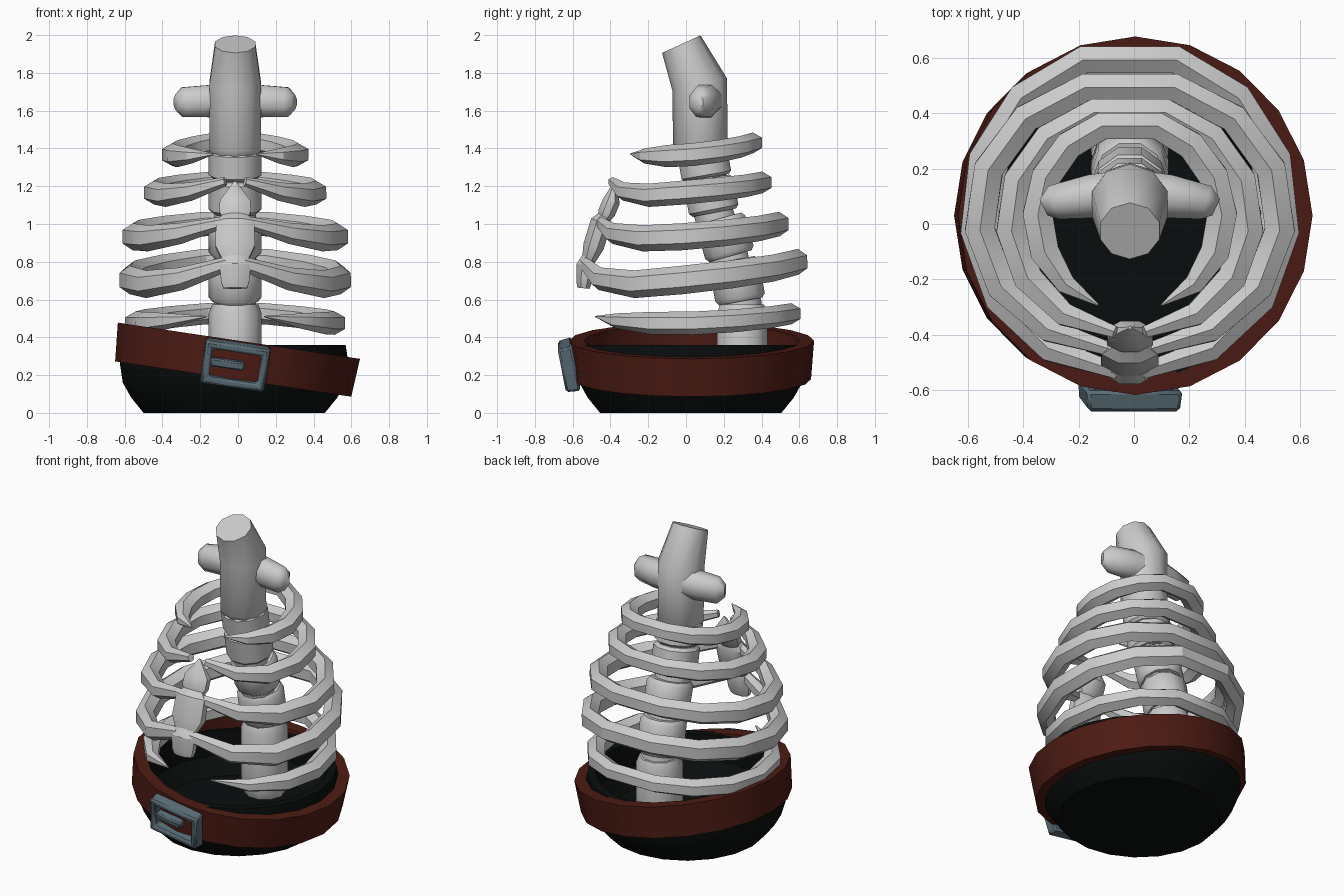
import bpy, bmesh
from math import sin, cos, pi, radians
from mathutils import Vector

if "Cube" in bpy.data.objects:
    bpy.data.objects.remove(bpy.data.objects["Cube"])

CX = -0.015


def material(name, col):
    m = bpy.data.materials.new(name)
    m.diffuse_color = (*col, 1)
    m.use_nodes = True
    m.node_tree.nodes["Principled BSDF"].inputs["Base Color"].default_value = m.diffuse_color
    return m


BLACK = material("black_cloth", (0.003, 0.004, 0.004))
LEATHER = material("red_leather", (0.075, 0.011, 0.007))
STEEL = material("blue_steel", (0.10, 0.15, 0.18))


def finish(name, rings, mat=None, caps=True, closed=False, angle=30):
    """Skin a series of equal point rings into one object."""
    bm = bmesh.new()
    vs = [[bm.verts.new(p) for p in r] for r in rings]
    n = len(vs[0])
    pairs = list(zip(vs, vs[1:])) + ([(vs[-1], vs[0])] if closed else [])
    for a, b in pairs:
        for i in range(n):
            j = (i + 1) % n
            bm.faces.new((a[i], a[j], b[j], b[i]))
    if caps and not closed:
        bm.faces.new(vs[0][::-1])
        bm.faces.new(vs[-1])
    bmesh.ops.recalc_face_normals(bm, faces=bm.faces)
    me = bpy.data.meshes.new(name)
    bm.to_mesh(me)
    bm.free()
    ob = bpy.data.objects.new(name, me)
    bpy.context.collection.objects.link(ob)
    if mat:
        me.materials.append(mat)
    bpy.ops.object.select_all(action='DESELECT')
    ob.select_set(True)
    bpy.context.view_layer.objects.active = ob
    bpy.ops.object.shade_smooth_by_angle(angle=radians(angle))
    return ob


def tube(name, pts, radii, ref, sides, phase=0.0, angle=30):
    """Sweep an elliptical section; radii = (along ref, across ref)."""
    pts = [Vector(p) for p in pts]
    ref = Vector(ref)
    rings = []
    for i, p in enumerate(pts):
        t = Vector((0, 0, 0))
        if i > 0:
            t += (p - pts[i - 1]).normalized()
        if i < len(pts) - 1:
            t += (pts[i + 1] - p).normalized()
        t.normalize()
        u = (ref - t * ref.dot(t)).normalized()
        v = t.cross(u)
        a, b = radii[i]
        rings.append([p + u * a * cos(2 * pi * k / sides + phase)
                      + v * b * sin(2 * pi * k / sides + phase) for k in range(sides)])
    return finish(name, rings, angle=angle)


def lathe(name, profile, sides, mat, closed=False):
    rings = [[(r * cos(2 * pi * k / sides), r * sin(2 * pi * k / sides), z)
              for k in range(sides)] for r, z in profile]
    return finish(name, rings, mat, closed=closed)


def interp(xs, ys, x):
    for i in range(len(xs) - 1):
        if x <= xs[i + 1] + 1e-6:
            return ys[i] + (ys[i + 1] - ys[i]) * (x - xs[i]) / (xs[i + 1] - xs[i])
    return ys[-1]


# hollow hip bowl
bowl = lathe("hip_bowl", [(0.48, 0), (0.545, 0.08), (0.59, 0.16), (0.605, 0.26), (0.59, 0.36),
                          (0.54, 0.36), (0.53, 0.2), (0.45, 0.1)], 20, BLACK)
bowl.location = (-0.02, 0.025, 0)

# tilted belt
belt = lathe("belt", [(0.648, 0.1), (0.632, -0.105), (0.56, -0.105), (0.57, 0.1)], 20, LEATHER, closed=True)
belt.location = (-0.01, 0.03, 0.283)
belt.rotation_euler = (0, radians(8.5), 0)


# buckle frame and tongue
def rect(w, h, y):
    return [(-w, y, -h), (w, y, -h), (w, y, h), (-w, y, h)]


buckle = finish("buckle_frame", [rect(0.175, 0.122, 0.05), rect(0.168, 0.115, -0.028),
                                 rect(0.13, 0.075, -0.028), rect(0.13, 0.075, 0.05)], STEEL, closed=True)
tongue = finish("buckle_tongue", [rect(0.09, 0.022, 0.03), rect(0.09, 0.022, -0.025)], STEEL)
buckle.location = (CX, -0.63, 0.25)
tongue.location = (-0.055, -0.63, 0.26)
for ob, w in ((buckle, 0.012), (tongue, 0.008)):
    ob.rotation_euler = (radians(11), radians(8.5), 0)
    bev = ob.modifiers.new("bevel", 'BEVEL')
    bev.width = w
    bev.segments = 1

# spine: cord with chamfered vertebrae
tube("spinal_cord", [(CX, 0.295, 0.12), (CX, 0.295, 0.58), (CX, 0.22, 0.84), (CX, 0.145, 1.06), (CX, 0.08, 1.42)],
     [(0.11, 0.11)] * 5, (1, 0, 0), 10, angle=40)
vertebrae = [((0.297, 0.1), (0.297, 0.575)), ((0.29, 0.59), (0.25, 0.81)),
             ((0.235, 0.83), (0.18, 1.03)), ((0.15, 1.06), (0.115, 1.24)), ((0.11, 1.245), (0.085, 1.39))]
for n, (lo, hi) in enumerate(vertebrae):
    lo, hi = Vector((CX, *lo)), Vector((CX, *hi))
    rad = [0.122, 0.14, 0.14, 0.122]
    tube(f"vertebra_{n + 1}", [lo.lerp(hi, f) for f in (0, 0.1, 0.9, 1)],
         [(r, r) for r in rad], (1, 0, 0), 10, angle=40)

# neck
tube("neck", [(CX, 0.078, 1.36), (CX, 0.077, 1.39), (CX, 0.072, 1.74), (CX, -0.025, 1.952)],
     [(0.12, 0.12), (0.142, 0.145), (0.144, 0.148), (0.112, 0.112)], (1, 0, 0), 10, phase=pi / 10, angle=40)

# collar stubs either side of the neck
for side, s in (("left", -1), ("right", 1)):
    tube(f"collar_stub_{side}", [(CX + s * x, y, z) for x, y, z in
                                 ((0.05, 0.11, 1.655), (0.14, 0.1, 1.65), (0.275, 0.078, 1.645), (0.312, 0.06, 1.645))],
         [(0.092, 0.088), (0.092, 0.085), (0.085, 0.068), (0.042, 0.035)], (0, 0, 1), 8, phase=pi / 8, angle=50)

# rib hoops: rx, ry, centre y, end angle, z at back/side/low front/tip, tip scale, thickness
ribs = [
    (0.583, 0.597, 0.04, 163, (0.525, 0.475, 0.475, 0.51), 0.06, 0.062),
    (0.617, 0.633, 0.042, 176, (0.80, 0.71, 0.67, 0.79), 0.5, 0.076),
    (0.6, 0.543, 0.028, 174, (1.00, 0.935, 0.92, 1.01), 0.42, 0.072),
    (0.485, 0.463, 0.014, 173, (1.22, 1.17, 1.145, 1.225), 0.38, 0.064),
    (0.388, 0.397, 0.028, 160, (1.43, 1.37, 1.355, 1.37), 0.06, 0.061),
]
KEYS = (0, 0.45, 0.75, 1)
for n, (rx, ry, cy, end, zs, tip, th) in enumerate(ribs):
    half, rad = [], []
    for i in range(7):
        f = i / 6
        a = radians(17 + f * (end - 17))
        half.append(((rx - 0.055) * sin(a), cy + (ry - 0.055) * cos(a), interp(KEYS, zs, f)))
        k = interp(KEYS, (0.9, 1, 0.95, tip), f)
        rad.append((th * k, 0.063 * k))
    path = [(CX - x, y, z) for x, y, z in half[::-1]] + [(CX + x, y, z) for x, y, z in half]
    tube(f"rib_{n + 1}", path, rad[::-1] + rad, (0, 0, 1), 6)

# breastbone in three pieces: y, z, half width, half depth
breast = {
    "upper": [(-0.375, 1.225, 0.006, 0.006), (-0.395, 1.12, 0.088, 0.05), (-0.42, 1.06, 0.09, 0.05),
              (-0.435, 1.025, 0.07, 0.035)],
    "middle": [(-0.435, 1.045, 0.07, 0.035), (-0.45, 1.01, 0.11, 0.06), (-0.49, 0.88, 0.113, 0.06),
               (-0.515, 0.81, 0.075, 0.04)],
    "lower": [(-0.515, 0.83, 0.065, 0.035), (-0.53, 0.78, 0.09, 0.054), (-0.54, 0.69, 0.08, 0.044),
              (-0.543, 0.66, 0.068, 0.035)],
}
for name, st in breast.items():
    tube(f"breastbone_{name}", [(CX, y, z) for y, z, a, b in st], [(a, b) for y, z, a, b in st], (1, 0, 0), 8,
         phase=pi / 8)
